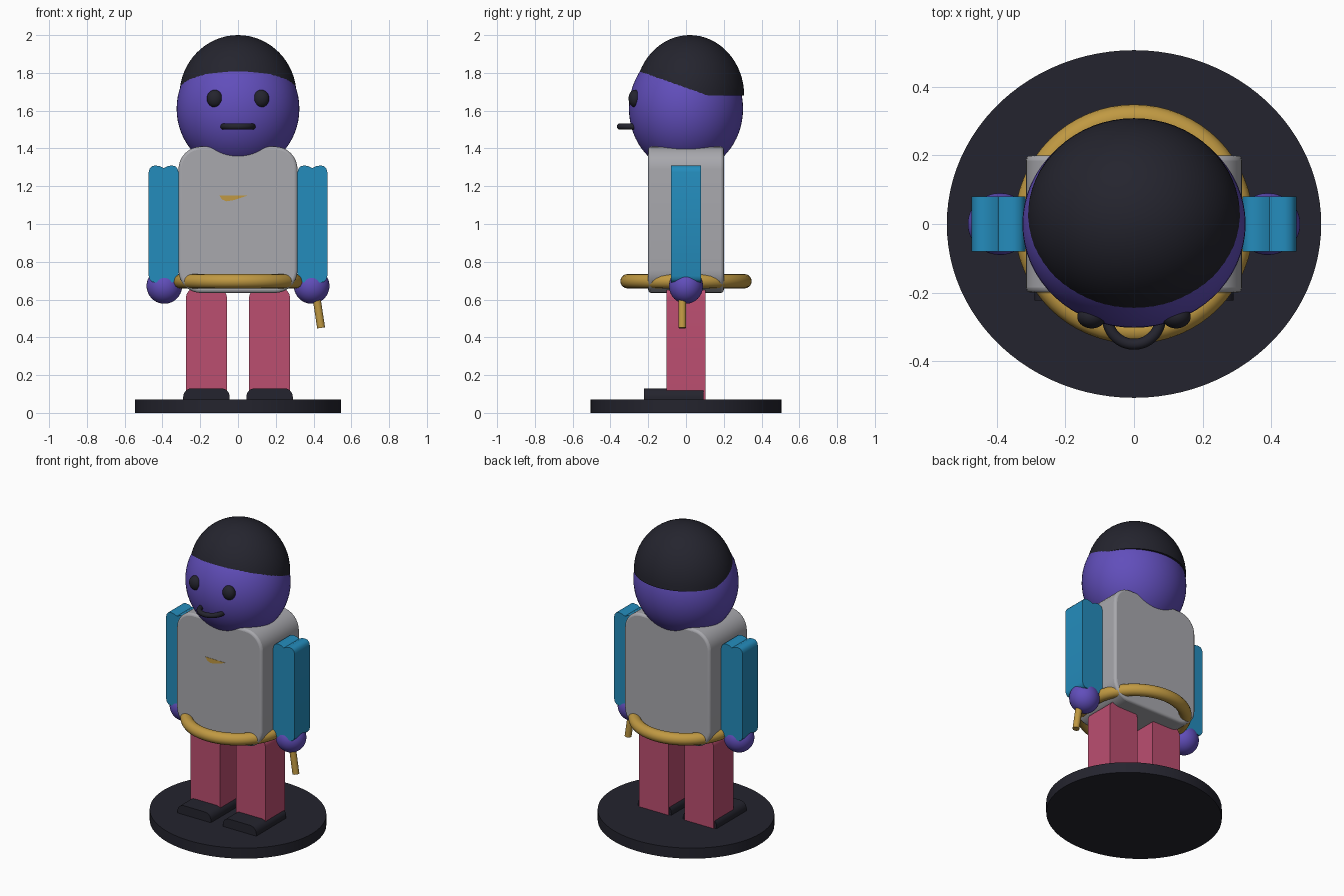
import bpy, bmesh, math
from mathutils import Vector

if "Cube" in bpy.data.objects:
    bpy.data.objects.remove(bpy.data.objects["Cube"], do_unlink=True)


def make_material(name, rgb):
    linear = [((c / 255 + 0.055) / 1.055) ** 2.4 for c in rgb] + [1]
    m = bpy.data.materials.new(name)
    m.use_nodes = True
    m.diffuse_color = linear
    m.node_tree.nodes["Principled BSDF"].inputs["Base Color"].default_value = linear
    return m


black = make_material("charcoal", (36, 36, 46))
purple = make_material("violet", (97, 78, 187))
grey = make_material("light grey", (168, 168, 173))
blue = make_material("sky blue", (36, 140, 188))
pink = make_material("rose", (187, 78, 112))
gold = make_material("gold", (192, 153, 66))


def finish(obj, name, material, angle=35):
    obj.name = name
    obj.data.materials.append(material)
    bpy.ops.object.select_all(action="DESELECT")
    obj.select_set(True)
    bpy.context.view_layer.objects.active = obj
    bpy.ops.object.shade_smooth_by_angle(angle=math.radians(angle))
    return obj


def from_bmesh(bm, name, material):
    bmesh.ops.recalc_face_normals(bm, faces=bm.faces)
    mesh = bpy.data.meshes.new(name)
    bm.to_mesh(mesh)
    bm.free()
    obj = bpy.data.objects.new(name, mesh)
    bpy.context.collection.objects.link(obj)
    return finish(obj, name, material)


def ellipsoid(name, center, radii, material, upper_half=False):
    bm = bmesh.new()
    bmesh.ops.create_uvsphere(bm, u_segments=64, v_segments=32, radius=1)
    if upper_half:
        cut = bmesh.ops.bisect_plane(bm, geom=bm.verts[:] + bm.edges[:] + bm.faces[:],
                                     plane_co=(0, 0, 0), plane_no=(0, 0, 1), clear_inner=True)
        rim = [e for e in bm.edges if e.is_boundary]
        bmesh.ops.holes_fill(bm, edges=rim, sides=0)
    for v in bm.verts:
        v.co = Vector(a * r + c for a, r, c in zip(v.co, radii, center))
    return from_bmesh(bm, name, material)


def rounded_box(name, low, high, radius, material, round_bottom=False):
    """Box whose front-to-back edges are rounded."""
    bm = bmesh.new()
    bmesh.ops.create_cube(bm, size=1)
    for v in bm.verts:
        v.co = Vector(l + (h - l) * (c + 0.5) for l, h, c in zip(low, high, v.co))
    middle = (low[2] + high[2]) / 2
    edges = [e for e in bm.edges
             if abs(e.verts[0].co.y - e.verts[1].co.y) > 0.01
             and (round_bottom or e.verts[0].co.z > middle)]
    bmesh.ops.bevel(bm, geom=edges, offset=radius, segments=8, profile=0.5, affect="EDGES")
    return from_bmesh(bm, name, material)


def prism(name, profile, y_front, y_back, material):
    bm = bmesh.new()
    face = bm.faces.new([bm.verts.new((x, y_front, z)) for x, z in profile])
    moved = bmesh.ops.extrude_face_region(bm, geom=[face], use_keep_orig=True)["geom"]
    bmesh.ops.translate(bm, vec=(0, y_back - y_front, 0),
                        verts=[g for g in moved if isinstance(g, bmesh.types.BMVert)])
    return from_bmesh(bm, name, material)


def ring(name, center, major, minor, material):
    bpy.ops.mesh.primitive_torus_add(location=center, major_radius=major, minor_radius=minor,
                                     major_segments=64, minor_segments=16)
    return finish(bpy.context.object, name, material, 60)


# Stand
bpy.ops.mesh.primitive_cylinder_add(vertices=96, radius=1, depth=0.07, location=(0, 0, 0.035))
bpy.context.object.scale = (0.545, 0.506, 1)
bpy.ops.object.transform_apply(location=False, rotation=False, scale=True)
finish(bpy.context.object, "stand", black)

# Torso with softened front and back rims
torso = rounded_box("torso", (-0.315, -0.2, 0.635), (0.315, 0.2, 1.41), 0.12, grey, True)
soft = torso.modifiers.new("soft rims", "BEVEL")
soft.width = 0.015
soft.segments = 3
soft.limit_method = "ANGLE"
soft.angle_limit = math.radians(50)

# Head, hair cap and mouth
ellipsoid("head", (0, 0, 1.61), (0.325, 0.302, 0.336), purple)
ellipsoid("hair", (0, 0.02, 1.68), (0.31, 0.288, 0.32), black, upper_half=True)
ring("mouth", (0, -0.273, 1.516), 0.077, 0.016, black)

# Belt ring
ring("belt", (0, 0, 0.697), 0.31, 0.038, gold)

# Arm outline: rounded corners with a shallow groove across each end
corner = [(0.0785, 0.275), (0.074, 0.293), (0.063, 0.305), (0.045, 0.31), (0.02, 0.306), (0, 0.296)]
top = corner + [(-x, z) for x, z in corner[-2::-1]]
outline = top + [(-x, -z) for x, z in top]

# Paired parts
for side, s in (("left", 1), ("right", -1)):
    ellipsoid(side + "_eye", (s * 0.123, -0.27, 1.664), (0.042, 0.034, 0.046), black)
    prism(side + "_arm", [(s * 0.394 + x, 1.0 + z) for x, z in outline], -0.08, 0.08, blue)
    ellipsoid(side + "_hand", (s * 0.39, 0, 0.672), (0.094, 0.09, 0.094), purple)
    lx = s * 0.167
    rounded_box(side + "_leg", (lx - 0.108, -0.104, 0.068), (lx + 0.108, 0.102, 0.66), 0.05, pink)
    rounded_box(side + "_foot", (lx - 0.123, -0.222, 0.068), (lx + 0.123, 0.092, 0.13), 0.045, black)

# Short rod held in the left hand
start, end = Vector((0.405, -0.02, 0.68)), Vector((0.44, -0.02, 0.45))
bpy.ops.mesh.primitive_cylinder_add(vertices=24, radius=0.021, depth=(end - start).length,
                                    location=(start + end) / 2)
rod = bpy.context.object
rod.rotation_euler = (end - start).to_track_quat("Z", "Y").to_euler()
finish(rod, "held_rod", gold)

# Small chest badge sliver
badge = [(-0.1, 1.152), (-0.085, 1.13), (-0.06, 1.12), (-0.02, 1.127), (0.05, 1.15)]
prism("chest_badge", badge, -0.2015, -0.195, gold)
